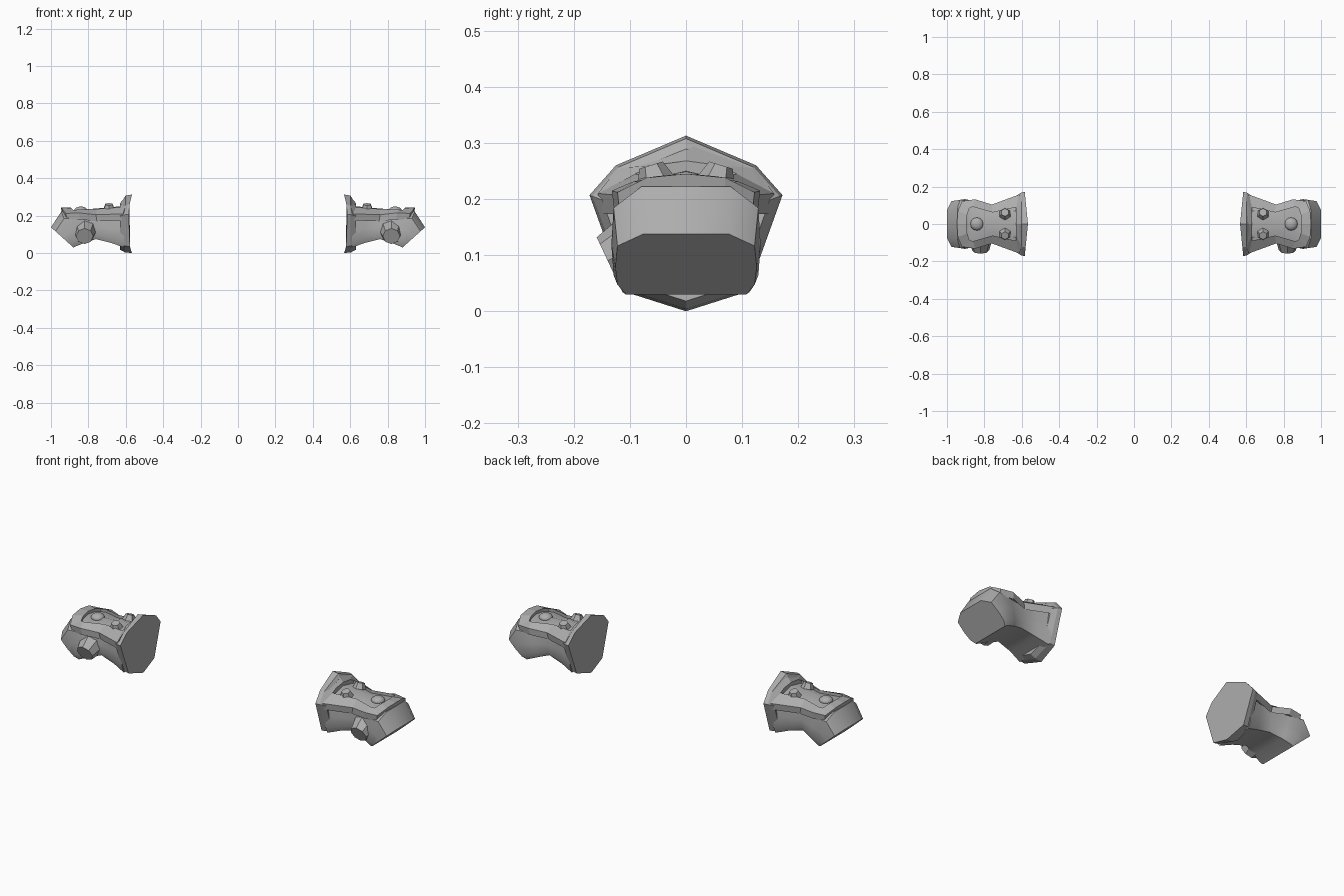
import bpy, bmesh, math
from mathutils import Vector, Matrix

if "Cube" in bpy.data.objects:
    bpy.data.objects.remove(bpy.data.objects["Cube"], do_unlink=True)

grey = bpy.data.materials.new("plain grey")
grey.use_nodes = True
grey.diffuse_color = (0.42, 0.42, 0.42, 1)
grey.node_tree.nodes["Principled BSDF"].inputs["Base Color"].default_value = grey.diffuse_color


def finish(name, bm, smooth=None):
    """Make the left part, then its mirrored right twin."""
    bmesh.ops.remove_doubles(bm, verts=bm.verts, dist=0.0005)
    bmesh.ops.recalc_face_normals(bm, faces=bm.faces)
    for side in ("left", "right"):
        if side == "right":
            bmesh.ops.scale(bm, vec=(-1, 1, 1), verts=bm.verts)
            bmesh.ops.reverse_faces(bm, faces=bm.faces)
        mesh = bpy.data.meshes.new(side + "_" + name)
        bm.to_mesh(mesh)
        mesh.materials.append(grey)
        ob = bpy.data.objects.new(side + "_" + name, mesh)
        bpy.context.collection.objects.link(ob)
        if smooth:
            bpy.ops.object.select_all(action="DESELECT")
            ob.select_set(True)
            bpy.context.view_layer.objects.active = ob
            bpy.ops.object.shade_smooth_by_angle(angle=math.radians(smooth))
    bm.free()


def loft(rings, caps=True):
    """Join closed rings of points with quads."""
    bm = bmesh.new()
    loops = [[bm.verts.new(p) for p in ring] for ring in rings]
    n = len(loops[0])
    for a, b in zip(loops, loops[1:]):
        for i in range(n):
            j = (i + 1) % n
            bm.faces.new((a[i], a[j], b[j], b[i]))
    if caps:
        bm.faces.new(loops[0])
        bm.faces.new(loops[-1])
    return bm


def both(half):
    """Close a half outline, whose ends lie on y = 0, across y."""
    return half + [(x, -y, z) for x, y, z in reversed(half[1:-1])]


# Hand sleeve: bottom x, bottom z, top x, top z, half width
section = [(0, 0), (.85, .0), (.97, .16), (1, .45), (.97, .8), (.6, 1), (0, 1)]
stations = [(.61, .03, .61, .24, .125), (.68, .055, .68, .225, .108),
            (.76, .075, .76, .215, .098), (.82, .055, .86, .215, .12),
            (.872, .034, .945, .222, .133), (.88, .03, 1, .138, .126)]
rings = [both([(xb + (xt - xb) * t, w * y, zb + (zt - zb) * t) for y, t in section])
         for xb, zb, xt, zt, w in stations]
finish("hand_sleeve", loft(rings), 35)

# Flared cuff
outline = [(0, .313), (.125, .26), (.172, .207), (.11, .035), (0, 0)]


def cuff_ring(x, bow, scale, pull):
    return both([(x + bow * y - (pull if z > .25 else 0), y * scale, .14 + (z - .14) * scale)
                 for y, z in outline])


finish("cuff", loft([cuff_ring(.567, .1, 1, 0), cuff_ring(.605, 0, .97, .004),
                     cuff_ring(.632, 0, .87, .02)]))

# Raised frame on the back of the hand
outer = [(.6, 0, .303), (.6, .122, .255), (.615, .157, .21), (.76, .104, .205),
         (.85, .132, .215), (.92, .122, .212), (.942, .07, .238), (.947, 0, .245)]
inner = [(.63, 0, .268), (.63, .06, .26), (.63, .09, .245), (.755, .062, .236),
         (.86, .092, .232), (.88, .086, .23), (.892, .05, .241), (.897, 0, .245)]
skirt = [(x - .006, y * .97, z - .035) for x, y, z in outer]
floor = [(x, y, z - .016) for x, y, z in inner]
finish("frame", loft([both(r) for r in (skirt, outer, inner, floor)], False))

# Recessed panel with a gently raised middle
bm = bmesh.new()
for s in (1, -1):
    for a, b in zip(floor, floor[1:]):
        mid = [(p[0], 0, .25 - .09 * (p[0] - .63)) for p in (b, a)]
        edge = [(p[0], s * p[1], p[2]) for p in (a, b)]
        pts = list(dict.fromkeys(edge + mid))
        if len(pts) > 2:
            bm.faces.new([bm.verts.new(p) for p in pts])
finish("panel", bm, 40)

# Faceted studs
for name, y in (("back_stud", .058), ("front_stud", -.058)):
    bm = bmesh.new()
    tilt = Matrix.Rotation(-math.copysign(.3, y), 4, "X")
    bmesh.ops.create_cone(bm, cap_ends=True, segments=6, radius1=.034, radius2=.022, depth=.03,
                          matrix=Matrix.Translation((.69, y, .246)) @ tilt)
    finish(name, bm)

# Knuckle dome
bm = bmesh.new()
bmesh.ops.create_uvsphere(bm, u_segments=12, v_segments=8, radius=.035,
                          matrix=Matrix.Translation((.84, 0, .228)) @ Matrix.Diagonal((1, 1, .6, 1)))
finish("knuckle_dome", bm, 60)

# Thumb opening, angled forward and down
bm = bmesh.new()
axis = Vector((0, -.9, -.42))
bmesh.ops.create_cone(bm, cap_ends=True, segments=8, radius1=.065, radius2=.046, depth=.07,
                      matrix=Matrix.Translation((.82, -.108, .105)) @ axis.to_track_quat("Z", "Y").to_matrix().to_4x4())
finish("thumb_opening", bm, 40)
